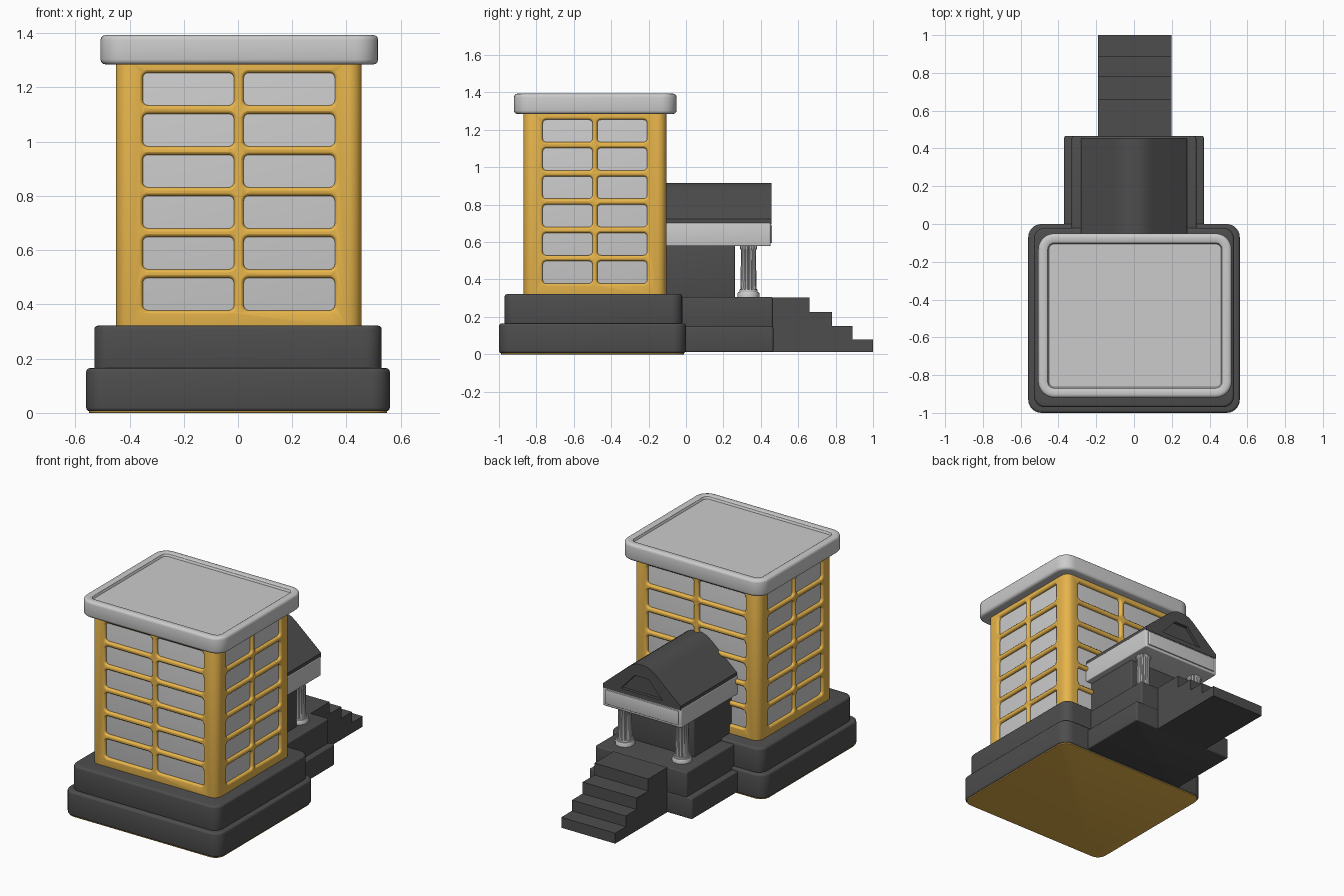
import bpy, bmesh
from math import sin, cos, pi
from mathutils import Matrix, Vector

if "Cube" in bpy.data.objects:
    bpy.data.objects.remove(bpy.data.objects["Cube"])


def material(name, rgb):
    m = bpy.data.materials.new(name)
    m.diffuse_color = (*rgb, 1)
    m.use_nodes = True
    m.node_tree.nodes["Principled BSDF"].inputs["Base Color"].default_value = m.diffuse_color
    return m


GOLD = material("gold", (0.80, 0.46, 0.07))
DARK = material("charcoal", (0.075, 0.075, 0.075))
PALE = None


def finish(name, bm, mat=PALE, angle=0.6):
    bmesh.ops.recalc_face_normals(bm, faces=bm.faces)
    me = bpy.data.meshes.new(name)
    bm.to_mesh(me)
    bm.free()
    ob = bpy.data.objects.new(name, me)
    bpy.context.collection.objects.link(ob)
    if mat:
        me.materials.append(mat)
    bpy.ops.object.select_all(action='DESELECT')
    ob.select_set(True)
    bpy.context.view_layer.objects.active = ob
    bpy.ops.object.shade_smooth_by_angle(angle=angle)
    return ob


def skin(bm, rings):
    """Join matching rings of points into a closed capped solid."""
    loops = [[bm.verts.new(p) for p in ring] for ring in rings]
    n = len(loops[0])
    for a, b in zip(loops, loops[1:]):
        for i in range(n):
            j = (i + 1) % n
            bm.faces.new((a[i], a[j], b[j], b[i]))
    bm.faces.new(loops[0][::-1])
    bm.faces.new(loops[-1])


def rounded_rect(hx, hy, r, seg=6):
    pts = []
    for q, (sx, sy) in enumerate(((1, 1), (-1, 1), (-1, -1), (1, -1))):
        for k in range(seg + 1):
            a = pi / 2 * (q + k / seg)
            pts.append((sx * (hx - r) + r * cos(a), sy * (hy - r) + r * sin(a)))
    return pts


def loft(bm, hx, hy, r, levels, mtx):
    """Stack rounded rectangles; levels are (height, outward offset)."""
    skin(bm, [[mtx @ Vector((x, y, z)) for x, y in
               rounded_rect(hx + o, hy + o, max(r + o, 0.004))] for z, o in levels])


def soft_edge(z0, z1, e):
    """Levels for a block with rounded top and bottom edges."""
    arc = [(e * (1 - sin(t)), -e * (1 - cos(t))) for t in (pi / 2, pi / 3, pi / 6, 0)]
    top = [(z1 - h, o) for h, o in arc[::-1]]
    return [(z0 + h, o) for h, o in arc] + top


def block(name, x, y, z, r, e, mat=PALE):
    bm = bmesh.new()
    mtx = Matrix.Translation(((x[0] + x[1]) / 2, (y[0] + y[1]) / 2, 0))
    loft(bm, (x[1] - x[0]) / 2, (y[1] - y[0]) / 2, r, soft_edge(*z, e), mtx)
    return finish(name, bm, mat)


def prism(name, pts, a, b, axis, mat=PALE):
    """Extrude a profile along x (points are y,z) or y (points are x,z)."""
    bm = bmesh.new()
    skin(bm, [[(t, u, v) if axis == 'x' else (u, t, v) for u, v in pts] for t in (a, b)])
    return finish(name, bm, mat, 0.4)


def cut(ob, cutter):
    cutter.hide_render = True
    mod = ob.modifiers.new("cut", 'BOOLEAN')
    mod.operation, mod.solver, mod.object = 'DIFFERENCE', 'EXACT', cutter
    bpy.ops.object.select_all(action='DESELECT')
    bpy.context.view_layer.objects.active = ob
    ob.select_set(True)
    bpy.ops.object.modifier_apply(modifier=mod.name)
    bpy.data.objects.remove(cutter)
    bpy.ops.object.shade_smooth_by_angle(angle=0.6)


# Stepped plinth under the tower, with its gold underside
block("base_underside", (-0.55, 0.55), (-0.99, -0.01), (0, 0.012), 0.06, 0.002, GOLD)
block("base_lower", (-0.56, 0.56), (-1.0, 0.0), (0.006, 0.165), 0.07, 0.014, DARK)
block("base_upper", (-0.53, 0.53), (-0.97, -0.02), (0.155, 0.322), 0.06, 0.014, DARK)

# Tower shell with rounded window openings on all four sides
CX, CY, HX, HY = 0.003, -0.487, 0.453, 0.382
tower = block("tower_walls", (CX - HX, CX + HX), (CY - HY, CY + HY), (0.31, 1.30), 0.05, 0.004, GOLD)
bm = bmesh.new()
flare = [(-0.04, 0), (-0.012, 0), (-0.006, 0.002), (-0.002, 0.006), (0.0005, 0.012), (0.02, 0.012)]
for side in range(4):
    wide = side % 2 == 0
    depth, offset, half = (HY, 0.186, 0.168) if wide else (HX, 0.146, 0.133)
    turn = Matrix.Translation((CX, CY, 0)) @ Matrix.Rotation(side * pi / 2, 4, 'Z')
    for row in range(6):
        for s in (-1, 1):
            place = Matrix.Translation((s * offset, -depth, 0.438 + 0.1512 * row))
            loft(bm, half, 0.060, 0.02, flare, turn @ place @ Matrix.Rotation(pi / 2, 4, 'X'))
cut(tower, finish("window_cutter", bm))

# Grey core shows through the openings as the window panes
P = 0.018
block("window_panes", (CX - HX + P, CX + HX - P), (CY - HY + P, CY + HY - P), (0.33, 1.28), 0.035, 0.003)

# Flat roof slab with raised rim
bm = bmesh.new()
rim = soft_edge(1.285, 1.393, 0.018)
rim += [(1.393, -0.042), (1.388, -0.05), (1.374, -0.056)]
loft(bm, 0.512, 0.435, 0.085, rim, Matrix.Translation((0.005, -0.485, 0)))
finish("roof_slab", bm)

# Porch plinth, stairs and entrance room
block("porch_base_lower", (-0.37, 0.37), (-0.04, 0.467), (0.012, 0.148), 0.012, 0.008, DARK)
block("porch_base_upper", (-0.33, 0.33), (-0.06, 0.465), (0.14, 0.306), 0.012, 0.008, DARK)
steps = [(0.44, 0.012)]
edges = [(1.0, 0.08), (0.89, 0.15), (0.78, 0.225), (0.66, 0.303)]
low = 0.012
for y, z in edges:
    steps += [(y, low), (y, z)]
    low = z
steps.append((0.44, low))
prism("entrance_stairs", steps, -0.19, 0.198, 'x', DARK)
block("porch_room", (-0.24, 0.24), (-0.15, 0.262), (0.30, 0.59), 0.008, 0.003, DARK)

# Entablature with blank sign panel
block("porch_beam", (-0.283, 0.283), (-0.15, 0.453), (0.578, 0.702), 0.01, 0.006)
block("sign_panel", (-0.262, 0.262), (0.44, 0.460), (0.595, 0.688), 0.006, 0.003)

# Gable roof with softened ridge and recessed pediment
right = [(0.28, 0.695), (0.28, 0.722), (0.10, 0.878), (0.065, 0.903), (0.03, 0.916)]
gable = prism("porch_roof", right + [(-x, z) for x, z in right[::-1]], -0.15, 0.456, 'y', DARK)
tri = [(0.15, 0.725), (0.05, 0.835), (-0.05, 0.835), (-0.15, 0.725)]
cut(gable, prism("pediment_cutter", tri, 0.436, 0.5, 'y'))

# Fluted columns with round bases
FLUTES = 14
shaft = [(0.340, 0.047), (0.352, 0.043), (0.556, 0.040), (0.566, 0.046), (0.585, 0.046)]
foot = [(0.300, 0.058), (0.326, 0.058), (0.333, 0.054), (0.334, 0.049), (0.345, 0.049)]
for side, x in (("left", -0.205), ("right", 0.205)):
    bm = bmesh.new()
    for levels, groove in ((shaft, 0.84), (foot, 1.0)):
        n = FLUTES * 4
        skin(bm, [[(x + r * k * cos(a), 0.334 + r * k * sin(a), z)
                   for a, k in ((2 * pi * i / n, groove if i % 4 == 0 else 1) for i in range(n))]
                  for z, r in levels])
    finish("porch_column_" + side, bm)
